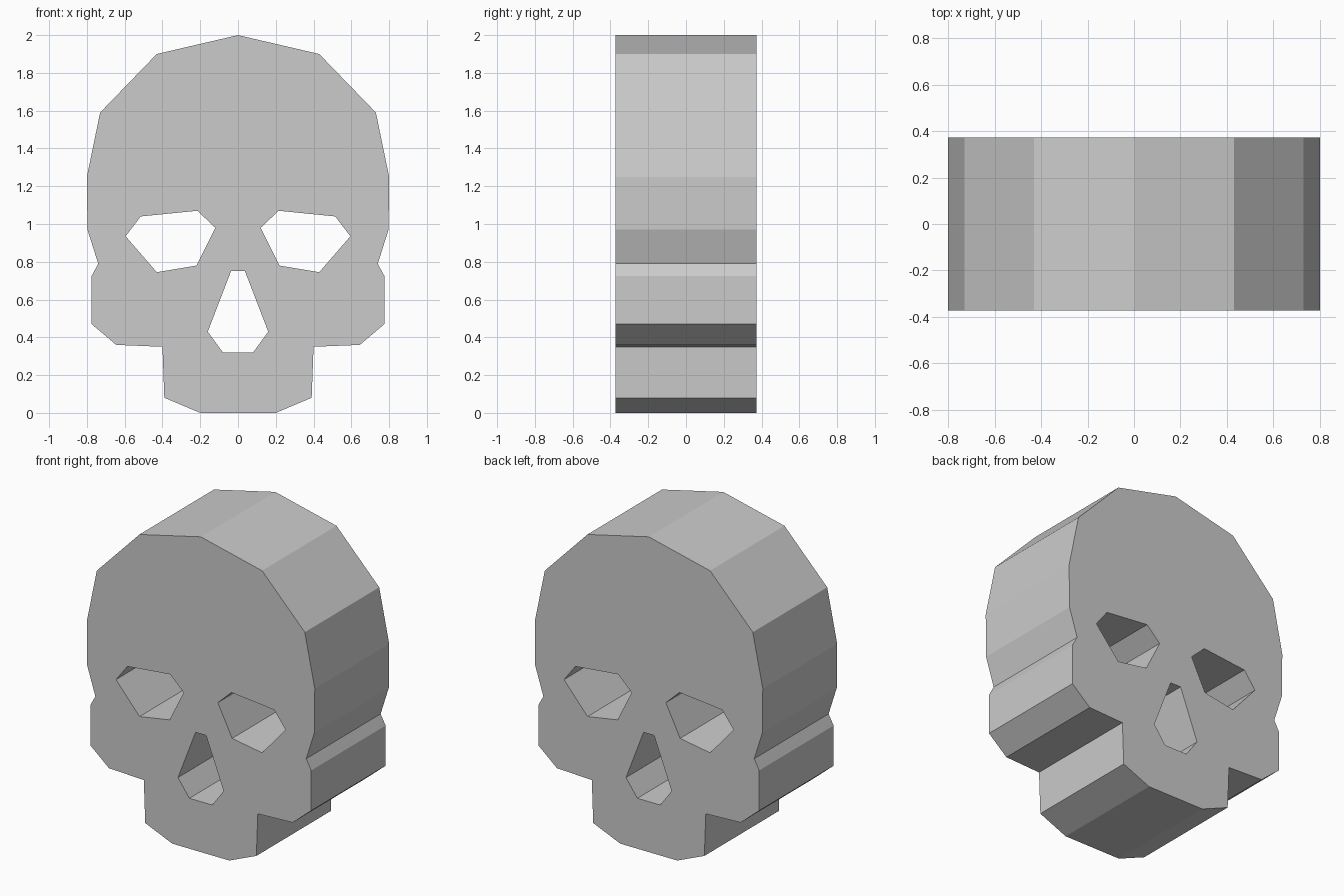
import bpy, bmesh
from math import radians

if "Cube" in bpy.data.objects:
    bpy.data.objects.remove(bpy.data.objects["Cube"])

HALF_DEPTH = 0.373

# Right-hand half profiles as (x, z)
head = [(0, 2), (0.43, 1.9), (0.73, 1.59), (0.8, 1.25), (0.797, 0.97),
        (0.74, 0.79), (0.775, 0.725), (0.775, 0.47), (0.645, 0.36),
        (0.4, 0.35), (0.39, 0.08), (0.2, 0)]
nose = [(0.037, 0.75), (0.16, 0.43), (0.08, 0.32)]
eye = [(0.12, 0.98), (0.215, 1.07), (0.515, 1.04), (0.595, 0.935),
       (0.43, 0.745), (0.22, 0.78)]


def flip(points):
    return [(-x, z) for x, z in reversed(points)]


def mirrored(half):
    return half + [p for p in flip(half) if p[0] != 0]


# Filled, extruded outline; inner loops become through-holes
curve = bpy.data.curves.new("skull_profile", 'CURVE')
curve.dimensions = '2D'
curve.fill_mode = 'BOTH'
curve.extrude = HALF_DEPTH
for loop in (mirrored(head), mirrored(nose), eye, flip(eye)):
    spline = curve.splines.new('POLY')
    spline.points.add(len(loop) - 1)
    for point, (x, z) in zip(spline.points, loop):
        point.co = (x, z, 0, 1)
    spline.use_cyclic_u = True

skull = bpy.data.objects.new("skull", curve)
skull.rotation_euler.x = radians(90)
bpy.context.collection.objects.link(skull)
bpy.context.view_layer.objects.active = skull
skull.select_set(True)
bpy.ops.object.convert(target='MESH')
bpy.ops.object.transform_apply(rotation=True)

# Weld caps to walls, flat shaded
bm = bmesh.new()
bm.from_mesh(skull.data)
bmesh.ops.remove_doubles(bm, verts=bm.verts, dist=1e-4)
bmesh.ops.recalc_face_normals(bm, faces=bm.faces)
for face in bm.faces:
    face.smooth = False
bm.to_mesh(skull.data)
bm.free()
